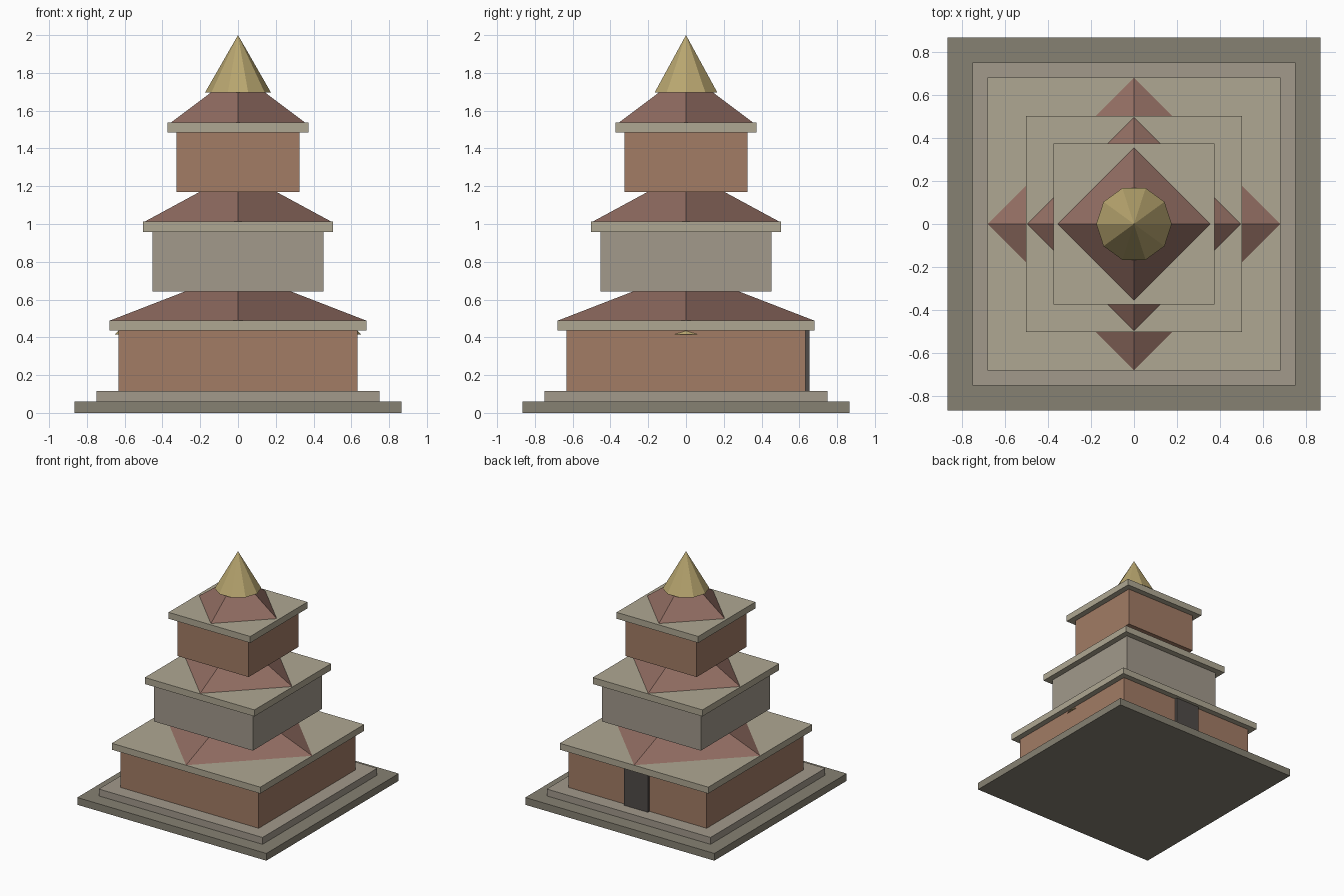
import bpy, math

if "Cube" in bpy.data.objects:
    bpy.data.objects.remove(bpy.data.objects["Cube"])


def material(name, rgb):
    m = bpy.data.materials.new(name)
    m.diffuse_color = (*rgb, 1)
    m.use_nodes = True
    m.node_tree.nodes["Principled BSDF"].inputs["Base Color"].default_value = m.diffuse_color
    return m


dark_stone = material("dark_stone", (0.24, 0.22, 0.17))
stone = material("stone", (0.36, 0.32, 0.26))
brick = material("brick", (0.36, 0.20, 0.13))
cream = material("cream", (0.43, 0.39, 0.29))
roof_red = material("roof_red", (0.28, 0.15, 0.12))
gold = material("gold", (0.48, 0.38, 0.16))
door_dark = material("door_dark", (0.08, 0.07, 0.065))


def box(name, half_x, half_y, z0, z1, mat, y=0):
    bpy.ops.mesh.primitive_cube_add(size=1, location=(0, y, (z0 + z1) / 2))
    o = bpy.context.object
    o.name = name
    o.scale = (2 * half_x, 2 * half_y, z1 - z0)
    o.data.materials.append(mat)


def cone(name, sides, r0, r1, z0, z1, mat):
    # One corner always points along +x
    bpy.ops.mesh.primitive_cone_add(vertices=sides, radius1=r0, radius2=r1, depth=z1 - z0,
                                    location=(0, 0, (z0 + z1) / 2),
                                    rotation=(0, 0, math.pi / 2))
    o = bpy.context.object
    o.name = name
    o.data.materials.append(mat)


# Stepped base
box("base_lower_step", 0.866, 0.866, 0, 0.06, dark_stone)
box("base_upper_step", 0.75, 0.75, 0.06, 0.117, stone)

# Three tiers: wall half width, eave half width, wall bottom, eave bottom,
# eave top, roof top, roof radii, wall material
tiers = [
    ("lower", 0.633, 0.68, 0.117, 0.435, 0.488, 0.643, 0.68, 0.28, brick),
    ("middle", 0.453, 0.502, 0.643, 0.958, 1.012, 1.170, 0.495, 0.203, stone),
    ("upper", 0.326, 0.374, 1.170, 1.484, 1.537, 1.695, 0.355, 0.145, brick),
]
for name, wall, eave, z0, z1, z2, z3, r0, r1, mat in tiers:
    box(name + "_wall", wall, wall, z0, z1, mat)
    box(name + "_eave", eave, eave, z1, z2, cream)
    cone(name + "_roof", 4, r0, r1, z2, z3, roof_red)

# Ten-sided spire, and a trim whose corners peek out under the lower eave
cone("spire", 10, 0.175, 0, 1.695, 2.0, gold)
cone("lower_trim", 10, 0.653, 0.625, 0.415, 0.443, gold)

# Door on the back wall
box("back_door", 0.11, 0.02, 0.117, 0.435, door_dark, y=0.634)
